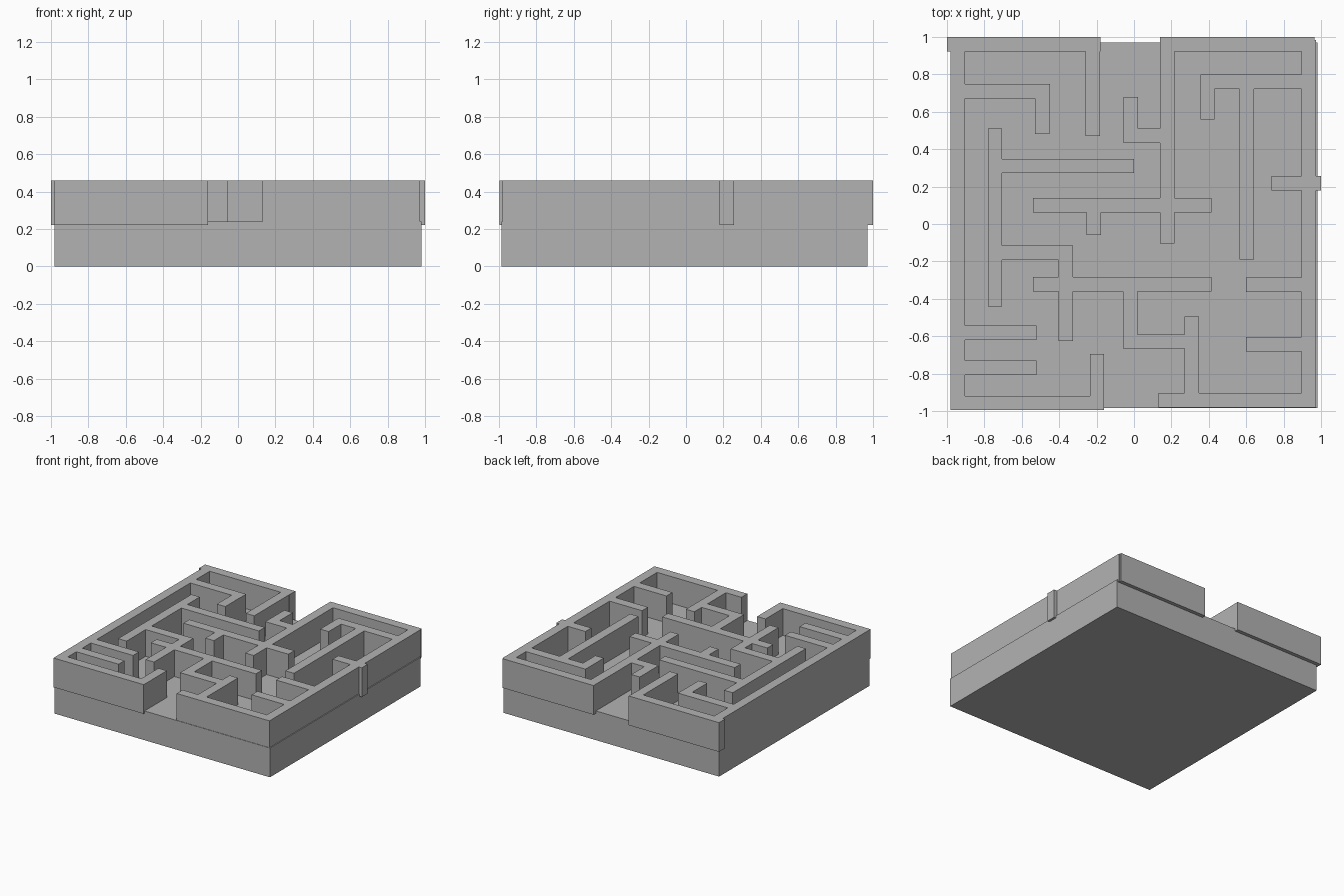
import bpy
import bmesh

cube = bpy.data.objects.get("Cube")
if cube:
    bpy.data.objects.remove(cube, do_unlink=True)

THICK = 0.077
FLOOR_TOP, WALL_BOTTOM, WALL_TOP = 0.24, 0.22, 0.46

# One plain grey for the whole model
grey = bpy.data.materials.new("plain grey")
grey.use_nodes = True
colour = (0.45, 0.45, 0.45, 1.0)
grey.diffuse_color = colour
grey.node_tree.nodes["Principled BSDF"].inputs["Base Color"].default_value = colour


def across(x_start, x_end, y_middle):
    """Rectangle of a wall running along x."""
    return (x_start, x_end, y_middle - THICK / 2, y_middle + THICK / 2)


def along(x_middle, y_start, y_end):
    """Rectangle of a wall running along y."""
    return (x_middle - THICK / 2, x_middle + THICK / 2, y_start, y_end)


def build_plan(name, rectangles, bottom, top):
    """Extrude the merged outline of overlapping rectangles into one solid."""
    rectangles = [tuple(round(value, 4) for value in r) for r in rectangles]
    xs = sorted({value for r in rectangles for value in r[:2]})
    ys = sorted({value for r in rectangles for value in r[2:]})
    bm = bmesh.new()
    corners = {}

    def corner(i, j):
        if (i, j) not in corners:
            corners[i, j] = bm.verts.new((xs[i], ys[j], bottom))
        return corners[i, j]

    for i in range(len(xs) - 1):
        for j in range(len(ys) - 1):
            x = (xs[i] + xs[i + 1]) / 2
            y = (ys[j] + ys[j + 1]) / 2
            if any(a < x < b and c < y < d for a, b, c, d in rectangles):
                bm.faces.new((corner(i, j), corner(i + 1, j),
                              corner(i + 1, j + 1), corner(i, j + 1)))

    # Raise the plan to full height, keeping the lower faces
    raised = bmesh.ops.extrude_face_region(
        bm, geom=bm.faces[:], use_keep_orig=True)
    verts = [g for g in raised["geom"] if isinstance(g, bmesh.types.BMVert)]
    bmesh.ops.translate(bm, verts=verts, vec=(0, 0, top - bottom))
    bmesh.ops.recalc_face_normals(bm, faces=bm.faces[:])

    mesh = bpy.data.meshes.new(name)
    bm.to_mesh(mesh)
    bm.free()
    mesh.materials.append(grey)
    obj = bpy.data.objects.new(name, mesh)
    bpy.context.collection.objects.link(obj)
    return obj


# Solid base slab
build_plan("base_slab", [(-0.98, 0.98, -0.985, 0.97)], 0, FLOOR_TOP)

# Outer walls, with an entrance at the front and an exit at the back
outer_walls = [
    along(-0.942, -0.99, 0.96),
    along(0.934, -0.97, 0.985),
    across(-1.0, -0.18, 0.962),
    across(0.14, 0.965, 0.962),
    across(-0.98, -0.16, -0.957),
    across(0.13, 0.973, -0.943),
]

# Walls around the back half
back_walls = [
    across(-0.92, -0.45, 0.71),
    along(-0.49, 0.48, 0.748),
    along(-0.22, 0.47, 0.95),
    along(-0.743, -0.44, 0.51),
    across(-0.72, 0.0, 0.31),
    across(-0.54, 0.415, 0.1),
    along(-0.215, -0.06, 0.1),
    along(0.178, -0.105, 0.95),
    across(-0.055, 0.16, 0.472),
    along(-0.017, 0.434, 0.68),
    across(0.355, 0.92, 0.76),
    along(0.393, 0.56, 0.798),
    along(0.603, -0.19, 0.74),
    across(0.735, 1.0, 0.217),
]

# Walls around the front half
front_walls = [
    across(-0.76, -0.326, -0.153),
    along(-0.364, -0.625, -0.115),
    across(-0.54, 0.415, -0.322),
    along(-0.021, -0.665, -0.33),
    across(-0.06, 0.3, -0.628),
    along(0.309, -0.95, -0.495),
    across(0.6, 0.92, -0.325),
    across(0.6, 0.92, -0.642),
    across(-0.92, -0.52, -0.581),
    across(-0.92, -0.52, -0.769),
    along(-0.198, -0.97, -0.695),
]

build_plan("maze_walls", outer_walls + back_walls + front_walls,
           WALL_BOTTOM, WALL_TOP)
